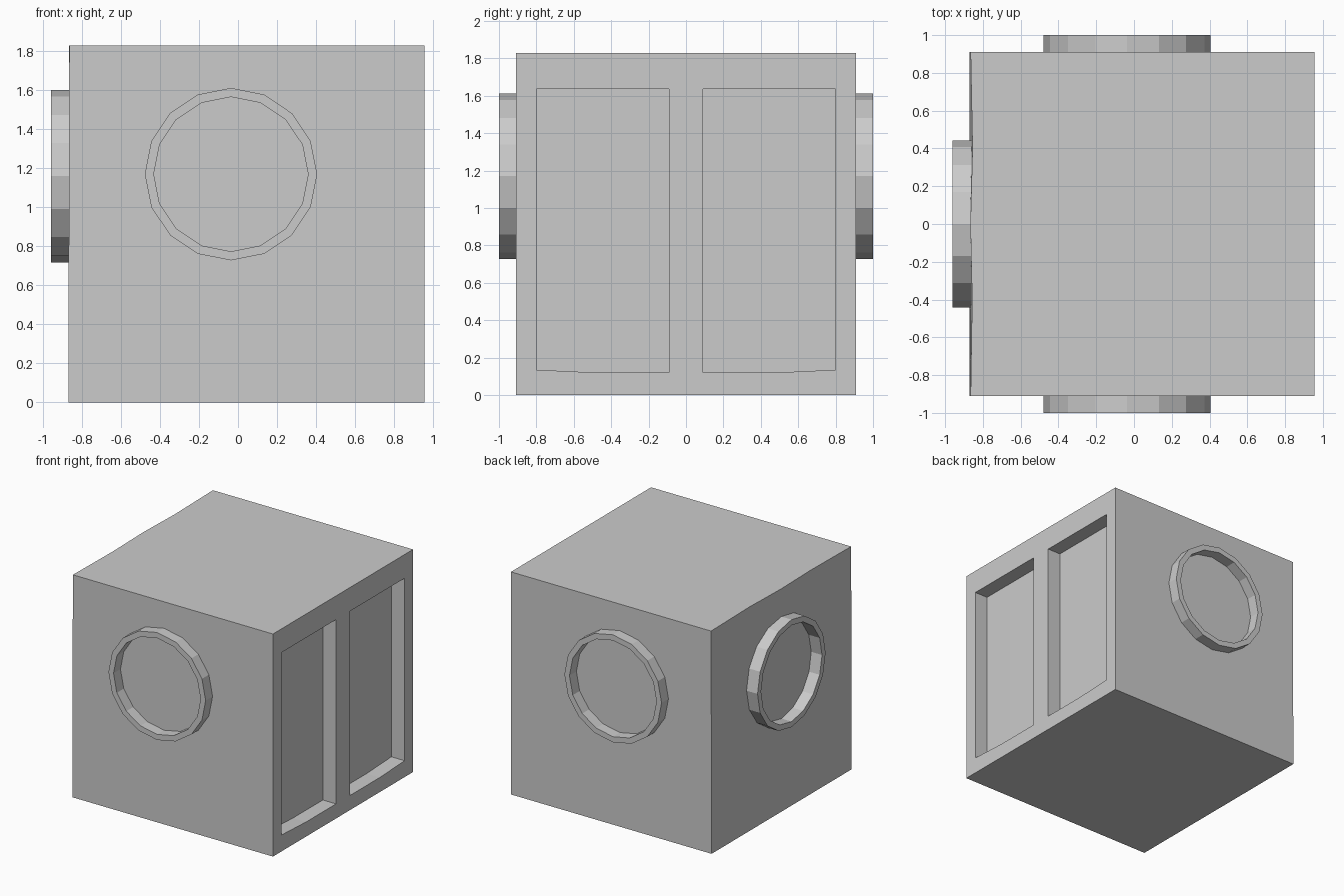
import bpy, bmesh, math
from mathutils import Matrix, Vector

if "Cube" in bpy.data.objects:
    bpy.data.objects.remove(bpy.data.objects["Cube"])


def make_object(name, bm):
    bmesh.ops.recalc_face_normals(bm, faces=bm.faces)
    mesh = bpy.data.meshes.new(name)
    bm.to_mesh(mesh)
    bm.free()
    obj = bpy.data.objects.new(name, mesh)
    bpy.context.collection.objects.link(obj)
    return obj


def loft(bm, start, end):
    """Closed prism between two matching outlines."""
    a = [bm.verts.new(p) for p in start]
    b = [bm.verts.new(p) for p in end]
    bm.faces.new(a)
    bm.faces.new(b)
    n = len(a)
    for i in range(n):
        j = (i + 1) % n
        bm.faces.new((a[i], a[j], b[j], b[i]))


# Main block, with a slightly uneven left wall
H, W, X0, X1 = 1.83, 0.91, -0.87, 0.955
left_y = [W, 0.4, 0, -0.4, -W]
top_x = [-0.865, -0.855, -0.866, -0.857, -0.865]
right = [(X1, -W), (X1, W)]
base = [(X0, y, 0) for y in left_y] + [(x, y, 0) for x, y in right]
top = [(x, y, H) for x, y in zip(top_x, left_y)] + [(x, y, H) for x, y in right]
bm = bmesh.new()
loft(bm, base, top)
block = make_object("block", bm)

# Two mirrored recessed panels on the right wall
bm = bmesh.new()
for s in (-1, 1):
    outline = [(s * 0.09, 0.12), (s * 0.48, 0.12), (s * 0.80, 0.135),
               (s * 0.80, 1.635), (s * 0.09, 1.635)]
    loft(bm, [(X1 - 0.12, y, z) for y, z in outline],
         [(X1 + 0.1, y, z) for y, z in outline])
cutter = make_object("panel_cutter", bm)
cutter.hide_render = True
mod = block.modifiers.new("panels", 'BOOLEAN')
mod.operation = 'DIFFERENCE'
mod.solver = 'EXACT'
mod.object = cutter
bpy.context.view_layer.objects.active = block
bpy.ops.object.modifier_apply(modifier=mod.name)
bpy.data.objects.remove(cutter)


# Sixteen-sided raised rings
def ring(name, centre, turn, sides=16, outer=0.442, inner=0.396, depth=0.09):
    bm = bmesh.new()
    profile = [(outer, 0.01), (outer, -depth), (inner, -depth), (inner, 0.01)]
    place = Matrix.Translation(Vector(centre)) @ Matrix.Rotation(turn, 4, 'Z')
    loops = []
    for k in range(sides):
        a = 2 * math.pi * k / sides
        loops.append([bm.verts.new(place @ Vector((r * math.cos(a), y, r * math.sin(a))))
                      for r, y in profile])
    for k in range(sides):
        p, q = loops[k], loops[(k + 1) % sides]
        for i in range(4):
            j = (i + 1) % 4
            bm.faces.new((p[i], p[j], q[j], q[i]))
    return make_object(name, bm)


ring("front_ring", (-0.036, -W, 1.17), 0)
ring("back_ring", (-0.036, W, 1.17), math.pi)
ring("left_ring", (X0, 0, 1.16), -math.pi / 2)
